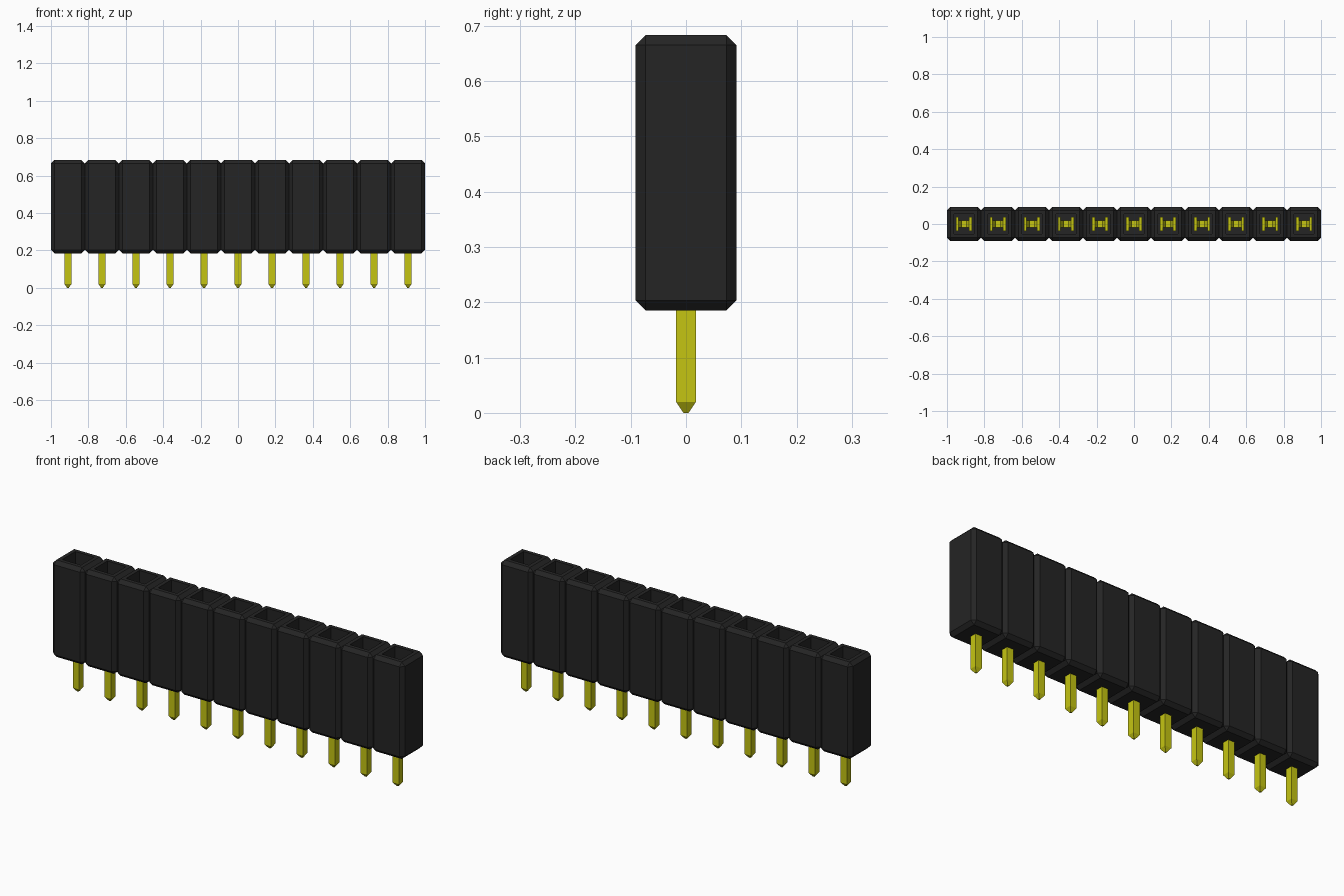
import bpy, bmesh
from mathutils import Matrix

cube = bpy.data.objects.get("Cube")
if cube:
    bpy.data.objects.remove(cube, do_unlink=True)

COUNT = 11
PITCH = 2 / COUNT
HALF = PITCH / 2
Z0, Z1 = 0.185, 0.683      # housing bottom and top
CHAMFER = 0.018
HOLE = 0.045               # half width of each socket
FLOOR = 0.27               # socket floor height
PIN = 0.018                # half width of each pin


def material(name, rgb):
    m = bpy.data.materials.new(name)
    m.use_nodes = True
    m.diffuse_color = (*rgb, 1)
    m.node_tree.nodes["Principled BSDF"].inputs["Base Color"].default_value = (*rgb, 1)
    return m


def finish(bm, name, mat):
    mesh = bpy.data.meshes.new(name)
    bm.to_mesh(mesh)
    bm.free()
    mesh.materials.append(mat)
    obj = bpy.data.objects.new(name, mesh)
    bpy.context.collection.objects.link(obj)
    return obj


def box(bm, x0, x1, y0, y1, z0, z1):
    size = Matrix.Diagonal((x1 - x0, y1 - y0, z1 - z0, 1))
    centre = Matrix.Translation(((x0 + x1) / 2, (y0 + y1) / 2, (z0 + z1) / 2))
    return bmesh.ops.create_cube(bm, size=1, matrix=centre @ size)["verts"]


def housing_block(x, first, last):
    """Chamfered block with a square socket; faces shared with neighbours are left out."""
    bm = bmesh.new()
    box(bm, -HALF, HALF, -HALF, HALF, Z0, Z1)
    bmesh.ops.bevel(bm, geom=bm.edges[:], offset=CHAMFER, offset_type='OFFSET',
                    segments=1, affect='EDGES')
    bm.normal_update()
    top = [f for f in bm.faces if f.normal.z > 0.99]
    bmesh.ops.inset_region(bm, faces=top, thickness=HALF - CHAMFER - HOLE)
    new = bmesh.ops.extrude_face_region(bm, geom=top)["geom"]
    for v in new:
        if isinstance(v, bmesh.types.BMVert):
            v.co.z = FLOOR
    bmesh.ops.delete(bm, geom=[f for f in top if f.is_valid], context='FACES_ONLY')
    bm.normal_update()
    hidden = [f for f in bm.faces
              if (f.normal.x > 0.99 and f.calc_center_median().x > HALF - 0.001 and not last)
              or (f.normal.x < -0.99 and f.calc_center_median().x < 0.001 - HALF and not first)]
    bmesh.ops.delete(bm, geom=hidden, context='FACES_ONLY')
    bmesh.ops.translate(bm, verts=bm.verts[:], vec=(x, 0, 0))
    return bm


def pin(bm, x):
    """Square pin with a pyramid point at the foot."""
    verts = box(bm, x - PIN, x + PIN, -PIN, PIN, 0.02, FLOOR + 0.02)
    foot = [f for f in bm.faces if all(v in verts for v in f.verts)
            and f.calc_center_median().z < 0.021]
    new = bmesh.ops.extrude_face_region(bm, geom=foot)["geom"]
    for v in new:
        if isinstance(v, bmesh.types.BMVert):
            v.co = (x + (v.co.x - x) * 0.25, v.co.y * 0.25, 0)
    bmesh.ops.delete(bm, geom=[f for f in foot if f.is_valid], context='FACES_ONLY')


def contact(bm, x):
    """Two spring leaves, pinched towards each other, on a cross plate."""
    box(bm, x - 0.043, x + 0.043, -0.02, 0.02, FLOOR, FLOOR + 0.02)
    for s in (-1, 1):
        a, b = sorted((x + s * 0.028, x + s * 0.043))
        box(bm, a, b, -0.037, 0.037, FLOOR, 0.56)
        leaf = box(bm, *sorted((x + s * 0.010, x + s * 0.028)), -0.02, 0.02, 0.44, 0.56)
        for v in leaf:      # lead-in slope at the mouth of the leaf
            if v.co.z > 0.55 and abs(v.co.x - x) < 0.02:
                v.co.z -= 0.03


black = material("Black plastic", (0.018, 0.018, 0.018))
gold = material("Yellow gold", (0.56, 0.56, 0.006))

pins, contacts = bmesh.new(), bmesh.new()
for i in range(COUNT):
    x = (i - (COUNT - 1) / 2) * PITCH
    finish(housing_block(x, i == 0, i == COUNT - 1), f"housing_block_{i + 1}", black)
    pin(pins, x)
    contact(contacts, x)
finish(pins, "pins", gold)
finish(contacts, "socket_contacts", gold)
